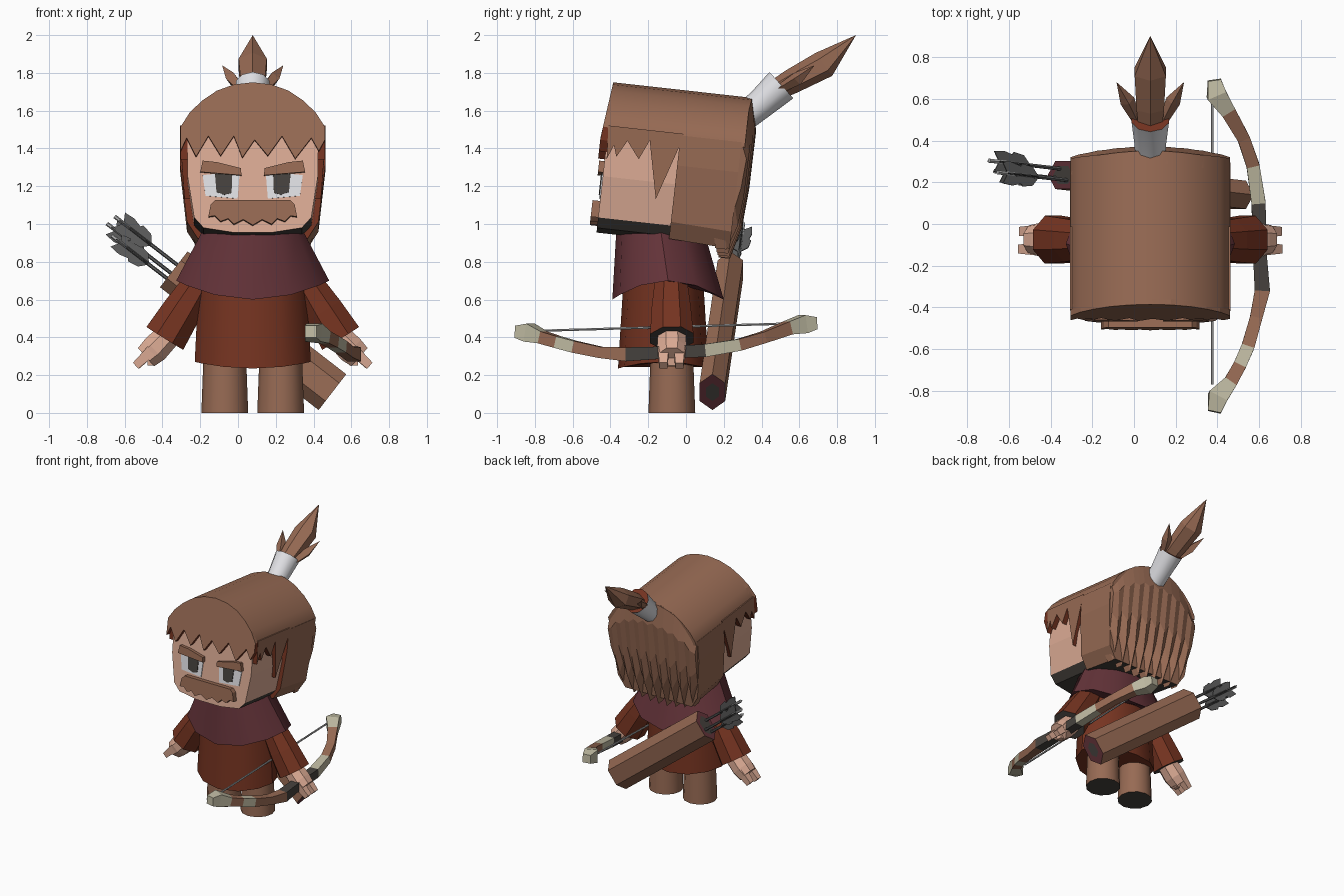
import bpy, bmesh, math
from mathutils import Vector, Matrix

cube = bpy.data.objects.get("Cube")
if cube:
    bpy.data.objects.remove(cube, do_unlink=True)

C = 0.078  # the body's middle in x


def material(name, *rgb):
    m = bpy.data.materials.new(name)
    m.use_nodes = True
    m.diffuse_color = (*rgb, 1)
    bsdf = next(n for n in m.node_tree.nodes if n.type == "BSDF_PRINCIPLED")
    bsdf.inputs["Base Color"].default_value = (*rgb, 1)
    return m


BROWN = material("brown", .31, .145, .088)
SKIN = material("skin", .72, .41, .30)
RUST = material("rust", .18, .034, .015)
MAROON = material("maroon", .13, .034, .042)
DARK = material("dark_grey", .062, .055, .048)
WHITE = material("white", .75, .75, .78)
CREAM = material("cream", .52, .49, .36)
FEATHER = material("feather_grey", .11, .11, .11)
STEEL = material("light_grey", .45, .45, .45)

# The head leans back slightly; its parts use x, depth and height from the top front edge
HEAD = Matrix.Translation((C, -.385, 1.75)) @ Matrix.Rotation(-.111, 4, "X")


def loft(name, rings, mats, rule=None, frame=None, smooth=False):
    """Skin equal-length rings, cap both ends and colour faces by rule(centre, normal)."""
    bm = bmesh.new()
    vs = [[bm.verts.new(p) for p in ring] for ring in rings]
    n = len(rings[0])
    for a, b in zip(vs, vs[1:]):
        for i in range(n):
            j = (i + 1) % n
            bm.faces.new((a[i], a[j], b[j], b[i]))
    bm.faces.new(vs[0][::-1])
    bm.faces.new(vs[-1])
    bmesh.ops.remove_doubles(bm, verts=bm.verts, dist=1e-5)
    bmesh.ops.recalc_face_normals(bm, faces=bm.faces)
    bm.normal_update()
    if rule:
        for f in bm.faces:
            f.material_index = rule(f.calc_center_median(), f.normal)
    if frame:
        bm.transform(frame)
    me = bpy.data.meshes.new(name)
    bm.to_mesh(me)
    bm.free()
    for m in mats:
        me.materials.append(m)
    ob = bpy.data.objects.new(name, me)
    bpy.context.collection.objects.link(ob)
    if smooth:
        bpy.ops.object.select_all(action="DESELECT")
        ob.select_set(True)
        bpy.context.view_layer.objects.active = ob
        bpy.ops.object.shade_smooth_by_angle(angle=math.radians(36))
    return ob


def tube(name, path, n, mats, up=(0, 1, 0), flat=1, turn=0, **kw):
    """Tube through (x, y, z, radius) points; flat scales it along up."""
    pts = [Vector(p[:3]) for p in path]
    rings = []
    for i, p in enumerate(path):
        t = (pts[min(i + 1, len(pts) - 1)] - pts[max(i - 1, 0)]).normalized()
        side = t.cross(Vector(up)).normalized()
        top = side.cross(t)
        angles = [math.tau * k / n + turn for k in range(n)]
        rings.append([pts[i] + p[3] * (side * math.cos(a) + top * math.sin(a) * flat) for a in angles])
    return loft(name, rings, mats, **kw)


def oval(rx, ry, cy, z, dip=0, n=12):
    """Level ring whose front and back hang lower by dip."""
    a = [math.tau * k / n for k in range(n)]
    return [(C + rx * math.cos(t), cy + ry * math.sin(t), z - dip * math.sin(t) ** 2) for t in a]


def plate(name, pts, u0, u1, mat):
    """Raised piece on the front of the head."""
    return loft(name, [[(x, u, h) for x, h in pts] for u in (u0, u1)], [mat], frame=HEAD)


# Legs with dark soles
for s, side in ((1, "left"), (-1, "right")):
    x = C + s * .148
    tube(side + "_leg", [(x, -.075, 0, .124), (x, -.075, .32, .112)], 12, [BROWN, DARK],
         rule=lambda c, n: int(n.z < -.7), smooth=True)

# Tunic and shoulder cape
loft("tunic", [oval(.307, .24, -.12, .27, .035), oval(.285, .21, -.12, .72)], [RUST], smooth=True)
loft("cape", [oval(.2, .18, -.13, .68), oval(.405, .295, -.095, .70, .1), oval(.26, .235, -.135, .975, .03),
              oval(.2, .18, -.135, .95)], [MAROON], smooth=True)

# Arms and hands
for s, side in ((1, "left"), (-1, "right")):
    def at(off, y, z, r):
        return (C + s * off, y, z, r)

    tube(side + "_sleeve", [at(.25, -.08, .74, .085), at(.375, -.078, .54, .112), at(.465, -.075, .395, .124)],
         8, [RUST, DARK], rule=lambda c, n: int(n.z < -.7 and abs(c.x - C) > .44), turn=math.pi / 8)
    tube(side + "_palm", [at(.45, -.075, .41, .075), at(.52, -.075, .335, .08), at(.565, -.075, .295, .07)],
         8, [SKIN], flat=1.05, turn=math.pi / 8)
    for part, y, end in (("front_finger", -.12, .62), ("back_finger", -.035, .615), ("thumb", -.08, .535)):
        tube(f"{side}_{part}", [at(.535, y, .33, .042), at(end, y, .25, .03)], 4, [SKIN], turn=math.pi / 4)

# Head block with dark underside
half = [(.345, -.2), (.345, -.5), (.31, -.72), (.26, -.775), (.1, -.80)]
outline = half + [(-x, h) for x, h in reversed(half)]
loft("face", [[(x, u, h) for x, h in outline] for u in (0, .5)], [SKIN, DARK],
     rule=lambda c, n: int(n.z < -.6), frame=HEAD)

# Hair cap, a long arch running front to back
arch = [(0, 0), (.1, -.012), (.19, -.045), (.27, -.10), (.335, -.165), (.382, -.24)]
full_arch = [(-x, h) for x, h in reversed(arch[1:])] + arch
cap = full_arch + [(.382, -.265), (-.382, -.265)]
loft("hair_cap", [[(x, u, h) for x, h in cap] for u in (0, .73)], [BROWN], frame=HEAD, smooth=True)


def width(h):
    return .384 - max(0, -.4 - h) * .12


# Solid back half of the hair, turned in at its lower edge
lower = [(width(h), h) for h in (-.24, -.4, -.7)] + [(.29, -.79)]
block = lower + [(-x, h) for x, h in reversed(lower)]
loft("hair_back", [[(x, u, h - (.05 * (u - .38) if h < -.6 else 0)) for x, h in block] for u in (.385, .71)],
     [BROWN, RUST, DARK], rule=lambda c, n: 2 if n.z < -.8 else int(n.y < -.7), frame=HEAD)

# Ragged hair over the temples
temple = [(0, -.23), (.01, -.41), (.04, -.33), (.06, -.39), (.109, -.30), (.179, -.39), (.226, -.285),
          (.292, -.59), (.385, -.30), (.40, -.23)]
for s, side in ((1, "left"), (-1, "right")):
    loft(side + "_temple_hair", [[(s * (width(h) - d), u, h) for u, h in temple] for d in (0, .04)],
         [BROWN, RUST], rule=lambda c, n: int(abs(n.x) < .5 and n.z < .5), frame=HEAD)

# Jagged fringe
teeth = [(.382, -.31), (.35, -.37), (.31, -.30), (.225, -.41), (.155, -.29), (.08, -.395), (.01, -.31),
         (-.055, -.405), (-.1, -.29), (-.17, -.395), (-.235, -.29), (-.3, -.40), (-.35, -.30), (-.382, -.37)]
fringe = full_arch + teeth


def puff(h):
    return -.035 * min(1, -h / .3)


loft("fringe", [[(x, puff(h), h) for x, h in fringe], [(x, .025, h) for x, h in fringe]], [BROWN, RUST],
     rule=lambda c, n: int(abs(n.y) < .5 and c.z < -.24), frame=HEAD)


# Pleated locks down the back of the head
def arch_height(x):
    x = abs(x)
    for (x0, h0), (x1, h1) in zip(arch, arch[1:]):
        if x <= x1 + 1e-6:
            return h0 + (h1 - h0) * (x - x0) / (x1 - x0)
    return arch[-1][1]


columns = []
for i in range(19):
    k = -1 + i / 9
    x = .382 * k
    top = arch_height(x)
    bottom = -.86 + .06 * k * k + (.13 if i % 2 == 0 else 0)
    rows = []
    for t, u in ((0, .74), (.2, .778), (.56, .771), (.8, .753), (1, .705)):
        h = top + (bottom - top) * t
        pleat = .012 * t * (1 if i % 2 else -1)
        rows.append((k * min(.382, width(h)), u - .03 * k * k + pleat, h))
    columns.append(rows + [(x, u - .06, h) for x, u, h in reversed(rows)])
loft("back_locks", columns, [BROWN, RUST], rule=lambda c, n: int(n.y < -.7), frame=HEAD)

# Eyes and brows
for s, side in ((1, "left"), (-1, "right")):
    def flip(pts):
        return [(s * x, h) for x, h in pts]

    plate(side + "_eye", flip([(.068, -.475), (.265, -.495), (.25, -.605), (.08, -.62)]), .005, -.006, WHITE)
    plate(side + "_pupil", flip([(.108, -.485), (.2, -.49), (.192, -.585), (.15, -.6), (.112, -.59)]),
          0, -.011, DARK)
    plate(side + "_brow", flip([(.062, -.46), (.19, -.428), (.265, -.42), (.278, -.48), (.06, -.498)]),
          .01, -.028, BROWN)

# Moustache with a jagged lower edge
edge = [(.235, -.72), (.2, -.715), (.17, -.745), (.13, -.73), (.1, -.76), (.05, -.735)]
right_edge = [(-x, h) for x, h in reversed(edge)]
plate("moustache", [(-.2, -.632), (.2, -.632), (.222, -.655)] + edge + [(0, -.765)] + right_edge
      + [(-.222, -.655)], .01, -.04, BROWN)

# Topknot: white band, tail and two loose tufts
tube("topknot_band", [(C, .32, 1.575, .075), (C, .40, 1.64, .08), (C, .505, 1.735, .094)], 10, [WHITE, RUST],
     up=(1, 0, 0), rule=lambda c, n: int(n.y > .6 and c.y > .48), smooth=True)
tube("topknot_tail", [(C, .46, 1.70, .055), (C, .56, 1.755, .066), (C, .73, 1.845, .075), (C, .9, 2.0, 0)],
     6, [BROWN], up=(1, 0, 0), flat=1.15)
for s, side in ((1, "left"), (-1, "right")):
    tube(side + "_topknot_tuft", [(C + s * .05, .47, 1.70, .02), (C + s * .11, .59, 1.77, .036),
                                  (C + s * .162, .68, 1.84, 0)], 4, [BROWN], up=(0, 0, 1))

# Bow with wrapped grip and pale bands
bow = [(.385, .69, .475, .045), (.395, .62, .47, .068), (.45, .54, .45, .05), (.525, .41, .40, .042),
       (.57, .28, .36, .044), (.597, .1, .33, .048), (.60, -.1, .32, .045), (.615, -.32, .31, .052),
       (.585, -.45, .32, .042), (.545, -.59, .35, .044), (.505, -.68, .375, .044), (.46, -.76, .40, .046),
       (.40, -.83, .425, .068), (.385, -.9, .43, .045)]
bands = [(.54, 1), (.28, 0), (.1, 1), (-.32, 2), (-.59, 0), (-.68, 1), (-.76, 0), (-2, 1)]
tube("bow", bow, 4, [BROWN, CREAM, DARK], up=(0, 0, 1), turn=math.pi / 4,
     rule=lambda c, n: next(m for y, m in bands if c.y > y))
tube("bow_string", [(.375, .61, .475, .007), (.375, -.77, .435, .007)], 6, [STEEL], up=(0, 0, 1))

# Quiver across the back, with maroon rims and dark openings
A, B = Vector((.50, .14, .11)), Vector((-.34, .235, .76))
axis = (B - A).normalized()
P, Q = Vector((.61, 0, .79)), Vector((0, 1, 0))


def hexagon(centre, k):
    a = [math.tau * i / 6 for i in range(6)]
    return [centre + k * (P * .12 * math.cos(t) + Q * .078 * math.sin(t)) for t in a]


def quiver_rule(c, n):
    if abs(n.dot(axis)) < .7:
        return 0
    return 2 if min((c - A).length, (c - B).length) < .03 else 1


loft("quiver", [hexagon(A, .5), hexagon(A, 1), hexagon(B, 1), hexagon(B, .65)], [BROWN, MAROON, DARK],
     rule=quiver_rule)

# Arrows with crossed flights
vane = [(-.25, 0), (-.21, .045), (-.15, .055), (-.14, .042), (-.09, .055), (-.03, .05), (-.06, 0)]
vane += [(s, -w) for s, w in reversed(vane[1:-1])]
for i, (p, q, length) in enumerate(((.03, -.025, .42), (-.025, .03, .43), (-.06, -.015, .37))):
    root = B + P * p + Q * q
    end = root + axis * length
    tube(f"arrow_{i + 1}", [(*(root - axis * .1), .01), (*(end - axis * .1), .01), (*end, .011)], 6,
         [FEATHER, STEEL], rule=lambda c, n: int((c - end).length < .08))
    for name, across, thick in (("a", P, Q), ("b", Q, P)):
        loft(f"arrow_{i + 1}_flight_{name}",
             [[end + axis * s + across * w + thick * d for s, w in vane] for d in (-.003, .003)], [FEATHER])
